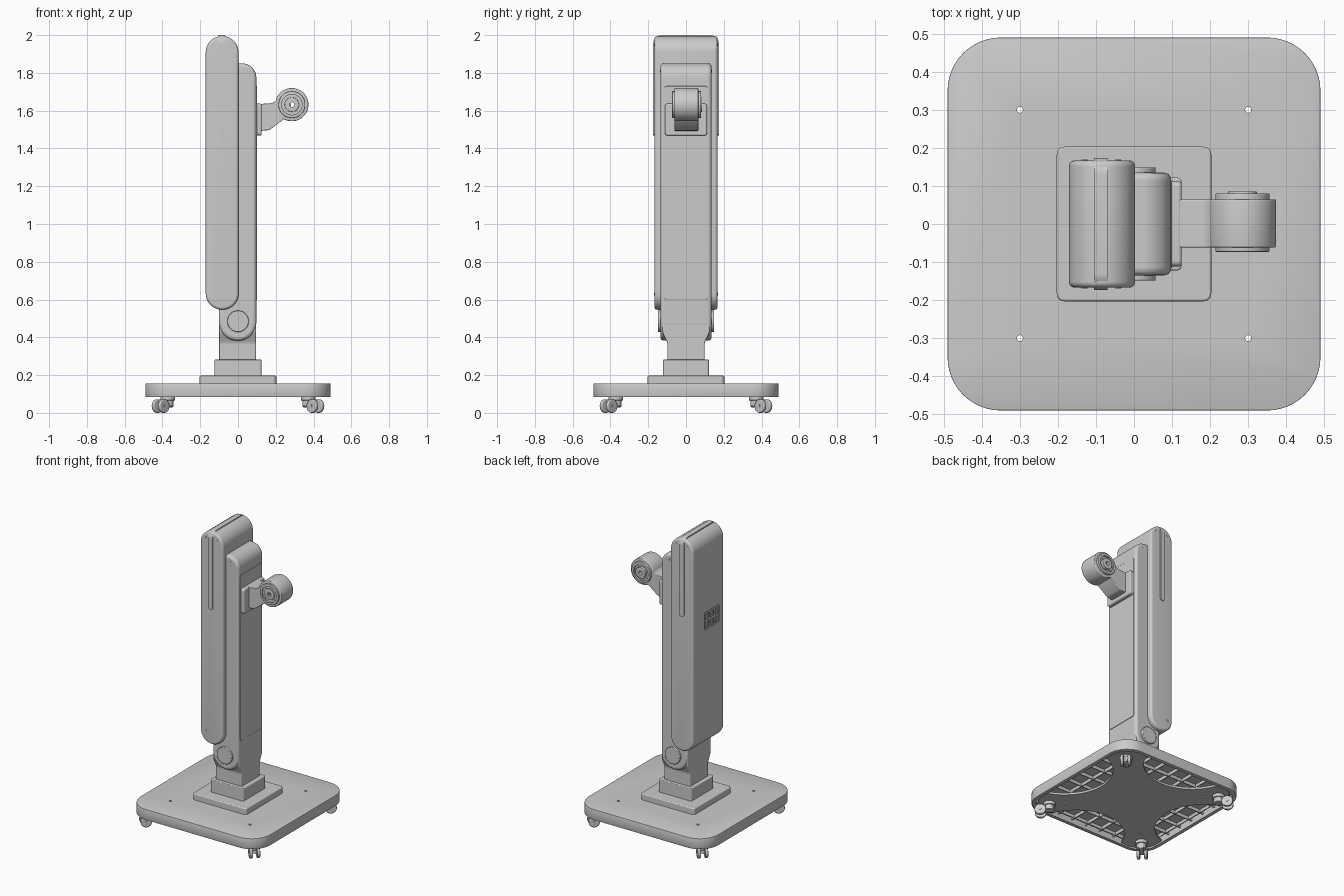
import bpy, bmesh, math
from mathutils import Vector, Matrix

cube = bpy.data.objects.get("Cube")
if cube:
    bpy.data.objects.remove(cube, do_unlink=True)

# One grey for everything
GREY = bpy.data.materials.new("body grey")
GREY.use_nodes = True
GREY.diffuse_color = (.6, .6, .6, 1)
GREY.node_tree.nodes["Principled BSDF"].inputs["Base Color"].default_value = (.6, .6, .6, 1)
parts = []


def rounded(corners, seg=12):
    """Polygon from (u, v, radius) corners, with each corner filleted."""
    pts = []
    for i, (u, v, r) in enumerate(corners):
        p = Vector((u, v))
        if r == 0:
            pts.append(p)
            continue
        a = (Vector(corners[i - 1][:2]) - p).normalized()
        b = (Vector(corners[(i + 1) % len(corners)][:2]) - p).normalized()
        half = a.angle(b) / 2
        mid = p + (a + b).normalized() * (r / math.sin(half))
        s = p + a * (r / math.tan(half)) - mid
        e = p + b * (r / math.tan(half)) - mid
        turn = s.angle_signed(e)
        for k in range(seg + 1):
            pts.append(mid + Matrix.Rotation(-turn * k / seg, 2) @ s)
    return pts


def rect(u0, u1, v0, v1, r=0):
    return rounded([(u0, v0, r), (u1, v0, r), (u1, v1, r), (u0, v1, r)])


def circle(u, v, r, n=40):
    return [Vector((u + r * math.cos(math.tau * k / n), v + r * math.sin(math.tau * k / n)))
            for k in range(n)]


def prism(name, profile, axis, lo, hi, bevel=0, seg=4):
    """Extrude a profile along an axis; optional bevel on its sharp edges."""
    place = {"x": lambda p, t: (t, p[0], p[1]),
             "y": lambda p, t: (p[0], t, p[1]),
             "z": lambda p, t: (p[0], p[1], t)}[axis]
    bm = bmesh.new()
    a = [bm.verts.new(place(p, lo)) for p in profile]
    b = [bm.verts.new(place(p, hi)) for p in profile]
    bm.faces.new(a)
    bm.faces.new(b)
    for i in range(len(a)):
        bm.faces.new((a[i - 1], a[i], b[i], b[i - 1]))
    bmesh.ops.remove_doubles(bm, verts=bm.verts, dist=1e-5)
    bmesh.ops.recalc_face_normals(bm, faces=bm.faces)
    me = bpy.data.meshes.new(name)
    bm.to_mesh(me)
    bm.free()
    me.materials.append(GREY)
    ob = bpy.data.objects.new(name, me)
    bpy.context.collection.objects.link(ob)
    if bevel:
        mod = ob.modifiers.new("Bevel", "BEVEL")
        mod.width, mod.segments = bevel, seg
        mod.limit_method, mod.angle_limit = "ANGLE", math.radians(40)
    parts.append(ob)
    return ob


def cut(ob, profile, axis, lo, hi):
    """Subtract a prism from an object and bake the result."""
    tool = prism("cutter", profile, axis, lo, hi)
    parts.remove(tool)
    tool.hide_render = True
    mod = ob.modifiers.new("Cut", "BOOLEAN")
    mod.operation, mod.object, mod.solver = "DIFFERENCE", tool, "EXACT"
    bpy.context.view_layer.update()
    dg = bpy.context.evaluated_depsgraph_get()
    me = bpy.data.meshes.new_from_object(ob.evaluated_get(dg))
    ob.modifiers.clear()
    ob.data = me
    bpy.data.objects.remove(tool, do_unlink=True)


# Base tray, hollow underneath, with four through holes
base = prism("base", rect(-.49, .49, -.49, .49, .14), "z", .083, .155, .002, seg=2)
cut(base, rect(-.465, .465, -.465, .465, .12), "z", .05, .13)

# Star shaped underside plate with scooped sides
star = []
for k in range(4):
    turn = Matrix.Rotation(math.tau * k / 4, 2)
    for i in range(21):
        ang = math.radians(70 * (1 - i / 10))
        star.append(turn @ Vector((.56 - .3 * math.cos(ang), -.3 * math.sin(ang))))
    for i in range(9):
        ang = math.pi / 2 * i / 8
        star.append(turn @ Vector((.33 + .13 * math.cos(ang), .33 + .13 * math.sin(ang))))
plate = prism("underside_plate", star, "z", .088, .102)

SIDES = (-1, 1)
for sx in SIDES:
    for sy in SIDES:
        for ob in (base, plate):
            cut(ob, circle(.3 * sx, .3 * sy, .008, 16), "z", 0, .3)

# Stiffening ribs
for k in range(-4, 5):
    c = .11 * k
    ln = .42 if abs(k) == 4 else .466
    prism("rib_along_y", rect(c - .003, c + .003, -ln, ln), "z", .108, .135)
    prism("rib_along_x", rect(-ln, ln, c - .003, c + .003), "z", .108, .135)

# Twin wheel casters pointing out to the corners
for k in range(4):
    pieces = [
        prism("caster_stem", circle(0, 0, .03, 24), "z", .035, .1, .004),
        prism("caster_collar", circle(0, 0, .038, 24), "z", .066, .09, .003),
        prism("caster_fork", rounded([(-.03, .03, .008), (.05, .025, .01),
                                      (.06, .07, .012), (-.03, .075, .008)], 5),
              "y", -.013, .013, .003),
        prism("caster_axle", circle(.055, .036, .008, 16), "y", -.036, .036)]
    for s in SIDES:
        pieces.append(prism("caster_wheel", circle(.055, .036, .036, 32), "y",
                            *sorted((s * .013, s * .033)), .005))
    m = Matrix.Rotation(math.radians(45 + 90 * k), 4, "Z") @ Matrix.Translation((.525, 0, 0))
    for ob in pieces:
        ob.data.transform(m)

# Foot plate, collar and neck
prism("foot_plate", rect(-.203, .203, -.203, .203, .02), "z", .15, .197, .006)
prism("neck_collar", rect(-.125, .125, -.122, .122, .012), "z", .19, .282, .005)
prism("neck", rounded([(-.098, .27, 0), (.098, .27, 0), (.098, .37, .05), (.126, .43, .05),
                       (.126, .54, 0), (-.126, .54, 0), (-.126, .43, .05), (-.098, .37, .05)]),
      "x", -.1, .096, .006)

# Column with rounded foot and top, plus pivot caps
column = [(-.1, .382, .097), (.097, .382, .097), (.097, 1.85, .075), (-.05, 1.85, 0),
          (-.05, .62, 0), (-.1, .56, 0)]
prism("column", rounded(column), "y", -.135, .135, .018)
prism("column_panel", rect(-.115, .115, .6, 1.73, .012), "x", .08, .1, .002, seg=2)
for s in SIDES:
    prism("pivot_cap", circle(0, .485, .057), "y", *sorted((s * .1, s * .149)), .003, seg=2)
    prism("column_screw", circle(.035, 1.81, .008, 16), "y", *sorted((s * .12, s * .137)))

# Large slab body with a raised seam band over its upper part
slab = prism("slab_body", rect(-.171, .003, .546, 1.995, .0865), "y", -.167, .167, .042, seg=7)
outline = rounded([(-.174, 1.48, 0), (.174, 1.48, 0), (.174, 2, .045), (-.174, 2, .045)])
prism("slab_seam_band", outline, "x", -.105, -.07)
for s in SIDES:
    prism("seam_round_end", circle(-.0875, 1.485, .0175, 24), "y", *sorted((s * .15, s * .174)))
    for x, z in ((-.13, 1.95), (-.042, 1.95), (-.13, .63)):
        prism("slab_screw", circle(x, z, .008, 16), "y", *sorted((s * .15, s * .169)))

# Recessed port panel on the outer face of the slab
cut(slab, rect(-.115, .045, 1.345, 1.465, .008), "x", -.3, -.165)
for i in range(3):
    for z in (1.377, 1.433):
        y = -.085 + .05 * i
        port = prism("port", rect(y - .019, y + .019, z - .021, z + .021, .005), "x", -.171, -.16)
        cut(port, rect(y - .011, y + .011, z - .012, z + .012), "x", -.2, -.166)

# Arm bracket, arm and round joint with a bored centre
prism("bracket_plate", rect(-.112, .112, 1.468, 1.637, .015), "x", .08, .125, .008)
arm = [(.11, 1.492, 0), (.165, 1.497, .04), (.24, 1.553, 0), (.283, 1.632, 0),
       (.235, 1.69, 0), (.185, 1.64, .04), (.11, 1.635, 0)]
prism("arm", rounded(arm), "y", -.062, .065, .004)
CX, CZ = .285, 1.632
drum = prism("joint_drum", circle(CX, CZ, .088, 56), "y", -.062, .065, .005)
cap = prism("joint_cap", circle(CX, CZ, .071, 48), "y", -.073, .08, .003)
cut(cap, circle(CX, CZ, .054, 48), "y", .068, .2)
cut(cap, circle(CX, CZ, .054, 48), "y", -.2, -.064)
boss = prism("joint_boss", circle(CX, CZ, .038, 40), "y", -.072, .086, .003)
for ob in (drum, cap, boss):
    cut(ob, circle(CX, CZ, .013, 20), "y", -.3, .3)
for k in range(4):
    a = math.radians(45 + 90 * k)
    prism("joint_screw", circle(CX + .046 * math.cos(a), CZ + .046 * math.sin(a), .005, 12),
          "y", -.068, .072)

# Smooth shading with sharp edges kept
bpy.ops.object.select_all(action="DESELECT")
for ob in parts:
    ob.select_set(True)
bpy.context.view_layer.objects.active = parts[0]
bpy.ops.object.shade_smooth_by_angle(angle=math.radians(35))
